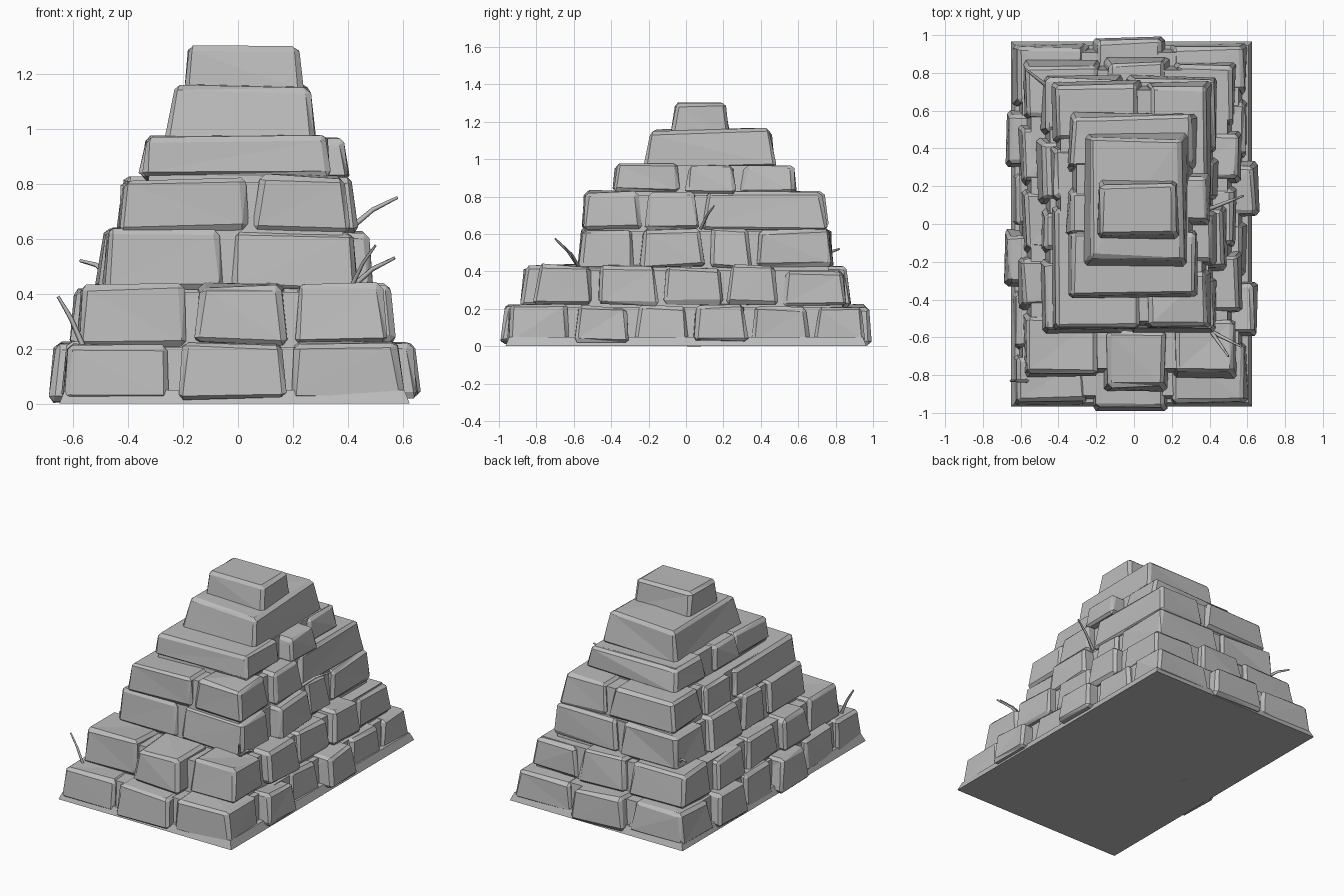
import bpy
import bmesh
import random
from mathutils import Vector

random.seed(7)
if "Cube" in bpy.data.objects:
    bpy.data.objects.remove(bpy.data.objects["Cube"])

stone_grey = bpy.data.materials.new("stone grey")
stone_grey.use_nodes = True
stone_grey.diffuse_color = (0.5, 0.5, 0.5, 1)
shader = stone_grey.node_tree.nodes["Principled BSDF"]
shader.inputs["Base Color"].default_value = stone_grey.diffuse_color


def add_object(name, data):
    data.materials.append(stone_grey)
    obj = bpy.data.objects.new(name, data)
    bpy.context.collection.objects.link(obj)


def wobble(bm, amount):
    for vert in bm.verts:
        vert.co += Vector([random.uniform(-amount, amount) for axis in "xyz"])


def block(name, low, high, taper, rough=0.0):
    """Box whose top is pulled in by taper; rough stones are chipped and uneven."""
    bm = bmesh.new()
    bmesh.ops.create_cube(bm, size=1)
    for vert in bm.verts:
        is_high = [c > 0 for c in vert.co]
        vert.co = Vector([h if up else l for up, l, h in zip(is_high, low, high)])
        if is_high[2]:
            vert.co.x += -taper if is_high[0] else taper
            vert.co.y += -taper if is_high[1] else taper
    if rough:
        wobble(bm, rough)
        bmesh.ops.bevel(bm, geom=bm.edges[:], offset=0.018, segments=1,
                        affect='EDGES', profile=0.5)
        wobble(bm, rough / 2)
        bmesh.ops.triangulate(bm, faces=bm.faces[:])
    bmesh.ops.recalc_face_normals(bm, faces=bm.faces[:])
    mesh = bpy.data.meshes.new(name)
    bm.to_mesh(mesh)
    bm.free()
    add_object(name, mesh)


def stone(name, x_range, y_range, bottom, top):
    """One rough stone of a tier."""
    (x0, x1), (y0, y1) = x_range, y_range
    block(name, (x0, y0, bottom + random.uniform(0.01, 0.025)),
          (x1, y1, top + random.uniform(-0.01, 0.01)), 0.022, 0.01)


# Stepped tiers: top height, left, right, front, back
tiers = [
    (0.22, -0.635, 0.60, -0.955, 0.955),
    (0.42, -0.59, 0.54, -0.81, 0.86),
    (0.63, -0.49, 0.44, -0.58, 0.785),
    (0.82, -0.435, 0.405, -0.56, 0.755),
    (0.98, -0.35, 0.335, -0.40, 0.59),
]
# Joints between stones along the ends and along the flanks
end_joints = [(-0.235, 0.18), (-0.17, 0.195), (-0.04,), (0.05,), ()]
flank_joints = [
    (-0.615, -0.285, 0.025, 0.345, 0.675),
    (-0.485, -0.14, 0.21, 0.51),
    (-0.26, 0.11, 0.37),
    (-0.23, 0.08),
    (-0.015, 0.28),
]
# How far the proud stones stand out on each tier
front_bulges = (0.04, 0.075, 0, 0, 0)
back_bulges = (0.04, 0.02, 0, 0, 0)
right_bulges = (0.06, 0.03, 0.055, 0.035, 0.07)
left_bulges = (0.045, 0.02, 0.02, 0.01, 0.01)
GAP = 0.01
DEPTH = 0.27

bottom = 0
for n, tier in enumerate(tiers):
    name = f"tier_{n + 1}"
    top, left, right, front, back = tier

    # Solid core behind the joints
    inset = 0.022
    block(f"{name}_core", (left + inset, front + inset, bottom),
          (right - inset, back - inset, top - 0.014), 0.024)

    # End rows, whose outer stones turn the corners
    right_cuts = flank_joints[n]
    left_cuts = [front + back - y for y in reversed(right_cuts)]
    edges = (left - GAP, *end_joints[n], right + GAP)
    last = len(edges) - 2
    for k, (a, b) in enumerate(zip(edges, edges[1:])):
        front_end, back_end = front + DEPTH, back - DEPTH
        front_out = back_out = 0
        if k == last:
            front_end, back_end = right_cuts[0], right_cuts[-1]
        elif k == 0:
            front_end, back_end = left_cuts[0], left_cuts[-1]
        else:
            front_out, back_out = front_bulges[n], back_bulges[n]
        span = (a + GAP, b - GAP)
        stone(f"{name}_front_stone_{k + 1}", span,
              (front - front_out, front_end - GAP), bottom, top)
        stone(f"{name}_back_stone_{k + 1}", span,
              (back_end + GAP, back + back_out), bottom, top)

    # Flank rows between the corner stones, every second stone standing proud
    for k, (a, b) in enumerate(zip(right_cuts, right_cuts[1:])):
        out = 0 if k % 2 else right_bulges[n]
        stone(f"{name}_right_stone_{k + 1}", (right - DEPTH, right + out),
              (a + GAP, b - GAP), bottom, top)
    for k, (a, b) in enumerate(zip(left_cuts, left_cuts[1:])):
        out = left_bulges[n] if (len(left_cuts) - k) % 2 == 0 else 0
        stone(f"{name}_left_stone_{k + 1}", (left - out, left + DEPTH),
              (a + GAP, b - GAP), bottom, top)
    bottom = top - 0.02

# Single large stones at the summit
block("upper_stone", (-0.265, -0.215, 0.95), (0.29, 0.485, 1.155), 0.032, 0.011)
block("summit_stone", (-0.195, -0.08, 1.12), (0.24, 0.235, 1.305), 0.022, 0.008)

# Footing under everything
block("footing", (-0.65, -0.965, 0), (0.625, 0.965, 0.05), 0.02)


def twig(name, root, tip):
    """Thin bent stick that narrows towards its tip."""
    root, tip = Vector(root), Vector(tip)
    middle = root.lerp(tip, 0.5) + Vector((0, 0, 0.015))
    curve = bpy.data.curves.new(name, 'CURVE')
    curve.dimensions = '3D'
    curve.bevel_depth = 0.011
    curve.bevel_resolution = 0
    curve.use_fill_caps = True
    spline = curve.splines.new('POLY')
    spline.points.add(2)
    for point, place, width in zip(spline.points, (root, middle, tip), (1, 0.8, 0.5)):
        point.co = (*place, 1)
        point.radius = width
    add_object(name, curve)


# Dry twigs growing from the joints
twig("front_twig", (-0.56, -0.83, 0.2), (-0.655, -0.83, 0.39))
twig("side_twig", (0.4, 0.08, 0.63), (0.58, 0.15, 0.75))
twig("corner_twig_long", (0.41, -0.57, 0.42), (0.57, -0.65, 0.53))
twig("corner_twig_short", (0.41, -0.57, 0.42), (0.5, -0.7, 0.575))
twig("back_twig", (-0.46, 0.73, 0.46), (-0.575, 0.82, 0.52))
